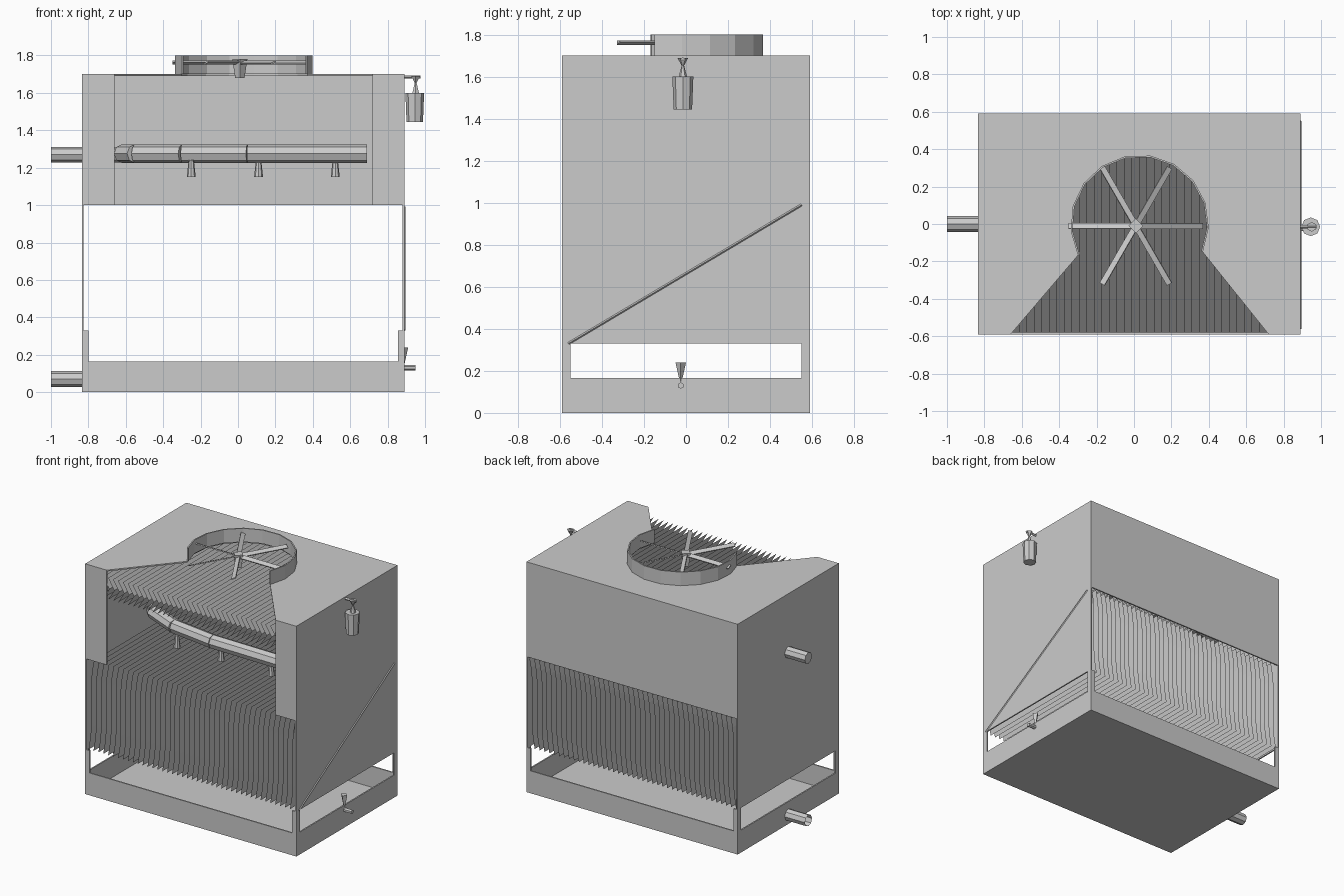
import bpy, bmesh, math
from mathutils import Vector

if "Cube" in bpy.data.objects:
    bpy.data.objects.remove(bpy.data.objects["Cube"])

GREY = (0.6, 0.6, 0.6, 1)
mat = bpy.data.materials.new("galvanised_grey")
mat.use_nodes = True
mat.diffuse_color = GREY
mat.node_tree.nodes["Principled BSDF"].inputs["Base Color"].default_value = GREY


def finish(name, bm):
    mesh = bpy.data.meshes.new(name)
    bm.to_mesh(mesh)
    bm.free()
    mesh.materials.append(mat)
    ob = bpy.data.objects.new(name, mesh)
    bpy.context.collection.objects.link(ob)
    return ob


def box(name, x0, x1, y0, y1, z0, z1):
    bm = bmesh.new()
    bmesh.ops.create_cube(bm, size=1)
    for v in bm.verts:
        v.co = ((x0 + x1) / 2 + v.co.x * (x1 - x0),
                (y0 + y1) / 2 + v.co.y * (y1 - y0),
                (z0 + z1) / 2 + v.co.z * (z1 - z0))
    return finish(name, bm)


def tube(name, start, end, r0, r1=None, sides=8, caps=True):
    a, b = Vector(start), Vector(end)
    bm = bmesh.new()
    bmesh.ops.create_cone(bm, cap_ends=caps, segments=sides, radius1=r0,
                          radius2=r0 if r1 is None else r1, depth=(b - a).length)
    ob = finish(name, bm)
    ob.location = (a + b) / 2
    ob.rotation_euler = (b - a).to_track_quat('Z', 'Y').to_euler()
    return ob


def prism(name, points, z0, z1):
    bm = bmesh.new()
    face = bm.faces.new([bm.verts.new((x, y, z0)) for x, y in points])
    out = bmesh.ops.extrude_face_region(bm, geom=[face])
    bmesh.ops.translate(bm, vec=(0, 0, z1 - z0),
                        verts=[g for g in out["geom"] if isinstance(g, bmesh.types.BMVert)])
    bmesh.ops.recalc_face_normals(bm, faces=bm.faces)
    return finish(name, bm)


def sheets(name, profile, count, x0, x1):
    # Thin bent sheets standing side by side, running front to back
    bm = bmesh.new()
    for i in range(count):
        x = x0 + (x1 - x0) * i / (count - 1)
        rows = [[bm.verts.new((x + dx, y, z)) for y in (-D + T, D - T)] for dx, z in profile]
        for lo, hi in zip(rows, rows[1:]):
            bm.faces.new((lo[0], lo[1], hi[1], hi[0]))
    return finish(name, bm)


# Main limits of the casing
L, R, D, T = -0.835, 0.89, 0.59, 0.01
RIM, SILL, DECK, TOP = 0.165, 0.33, 1.0, 1.7

# Water basin
box("basin_floor", L, R, -D, D, 0, T)
for s, side in ((-1, "front"), (1, "back")):
    y0, y1 = sorted((s * D, s * (D - T)))
    box("basin_wall_" + side, L, R, y0, y1, 0, RIM)
for x0, side in ((L, "right"), (R - T, "left")):
    box("basin_wall_" + side, x0, x0 + T, -D, D, 0, RIM)
    box("side_panel_" + side, x0, x0 + T, -D, D, SILL, TOP)

# Corner legs made of two thin plates
for s in (-1, 1):
    y0, y1 = sorted((s * D, s * (D - T)))
    q0, q1 = sorted((s * D, s * (D - 0.04)))
    for x0, x1, xs in ((L, L + 0.035, L), (R - 0.035, R, R - T)):
        box("corner_leg_face", x0, x1, y0, y1, RIM, SILL)
        box("corner_leg_side", xs, xs + T, q0, q1, RIM, SILL)

# Upper casing
box("back_panel", L, R, D - T, D, DECK, TOP)
box("front_panel_right", L, -0.66, -D, -D + T, DECK, TOP)
box("front_panel_left", 0.72, R, -D, -D + T, DECK, TOP)

# Roof with round fan opening that widens to the front
cx, rad = 0.03, 0.37
angles = [math.radians(207 - (207 + 24) * i / 11) for i in range(12)]
arc = [(cx + rad * math.cos(a), rad * math.sin(a)) for a in angles]
prism("roof", [(L, -D), (-0.66, -D)] + arc + [(0.72, -D), (R, -D), (R, D), (L, D)],
      TOP - T, TOP)

# Fan shroud, open at the front
inner = [(cx + (x - cx) * 0.975, y * 0.975) for x, y in arc]
prism("fan_shroud", arc + inner[::-1], TOP, 1.8)

# Fan
tube("fan_hub", (0.01, -0.01, 1.68), (0.01, -0.01, 1.78), 0.025, 0.04, sides=4)
for i in range(6):
    blade = box("fan_blade", 0.02, 0.36, -0.016, 0.016, -0.004, 0.004)
    blade.location = (0.01, -0.01, 1.762)
    blade.rotation_euler = (math.radians(25), 0, math.radians(60 * i))

# Heat exchange fill and drift eliminators
sheets("fill_sheets", [(0, SILL), (0.015, 0.42), (0.022, 0.5), (0.022, 0.84),
                       (0.03, 0.92), (0.045, DECK)], 42, L + 0.02, R - 0.06)
sheets("drift_eliminators", [(0, 1.48), (0.05, 1.56), (0, 1.64)], 42, L + 0.02, R - 0.06)

# Inlet header, curved spray arms and nozzles
tube("inlet_pipe", (-1, 0, 1.27), (-0.6, 0, 1.27), 0.042)
for s in (-1, 1):
    path = [(-0.62, 0.08), (-0.55, 0.2), (-0.3, 0.31), (0.05, 0.36), (0.69, 0.37)]
    for (xa, ya), (xb, yb) in zip(path, path[1:]):
        tube("spray_arm", (xa, s * ya, 1.275), (xb, s * yb, 1.275), 0.05)
    for x in (-0.25, 0.11, 0.52):
        tube("spray_nozzle", (x, s * 0.355, 1.15), (x, s * 0.355, 1.24), 0.024, 0.014)

# Outlet pipe
tube("outlet_pipe", (-1, 0, 0.07), (L, 0, 0.07), 0.042, caps=False)

# Diagonal brace on the left side
tube("diagonal_brace", (R, -0.56, SILL), (R, 0.55, 0.99), 0.006, sides=4)

# Hanging motor on its bracket
tube("bracket_arm", (R, -0.015, 1.685), (0.975, -0.015, 1.685), 0.009, sides=4)
tube("bracket_cone", (0.95, -0.015, 1.65), (0.95, -0.015, 1.69), 0.004, 0.026, sides=6)
tube("motor_hanger", (0.95, -0.015, 1.6), (0.95, -0.015, 1.66), 0.02, 0.004, sides=6)
tube("motor_body", (0.945, -0.015, 1.445), (0.945, -0.015, 1.6), 0.044, 0.05)

# Make-up water valve
tube("valve_spout", (R - 0.03, -0.025, 0.13), (0.95, -0.025, 0.13), 0.015, sides=6)
tube("valve_handle", (R - 0.005, -0.025, 0.15), (R - 0.005, -0.025, 0.24), 0.005, 0.025, sides=4)
